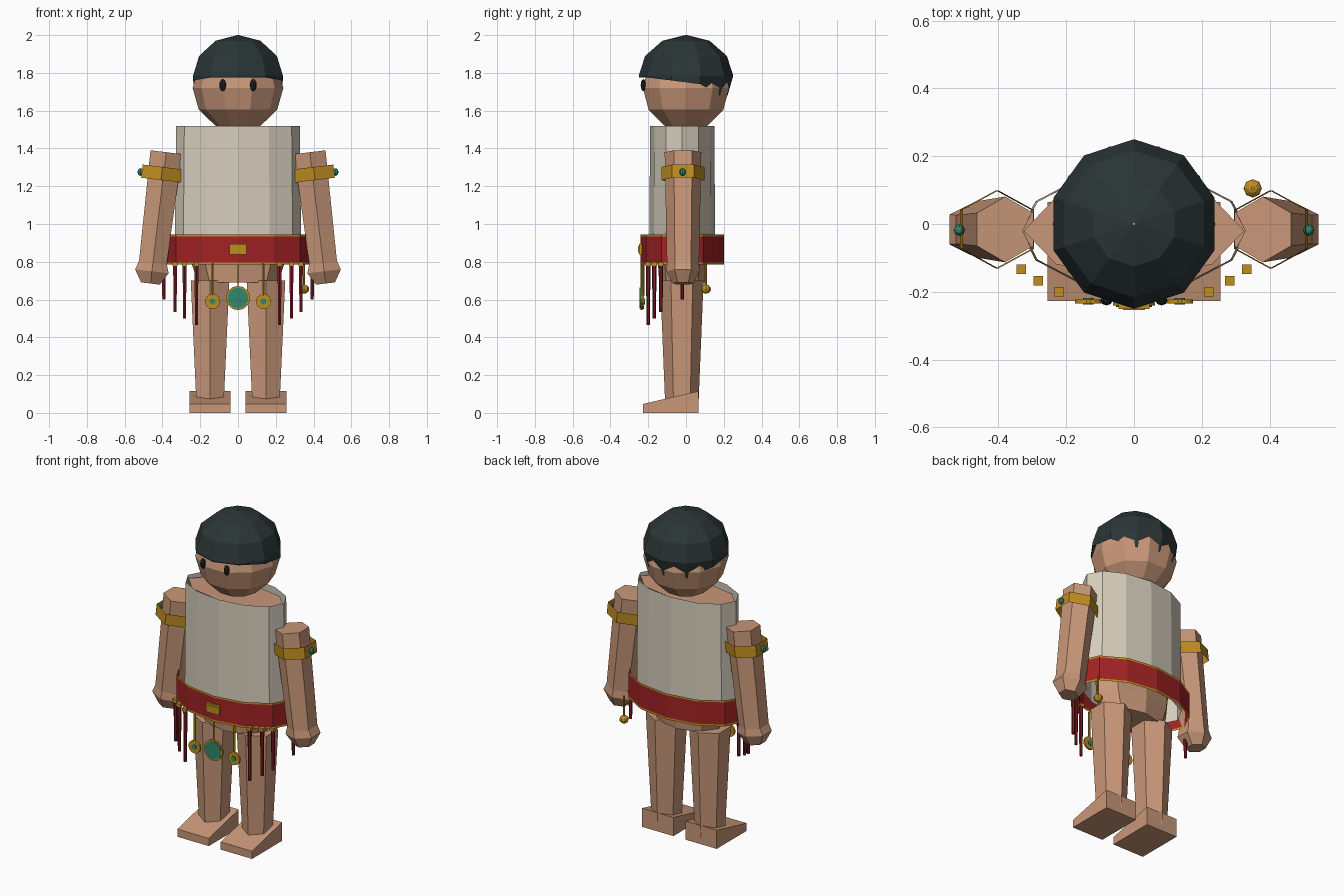
import bpy
import bmesh
from math import sin, cos, pi, radians
from mathutils import Matrix

if "Cube" in bpy.data.objects:
    bpy.data.objects.remove(bpy.data.objects["Cube"])


def material(name, r, g, b):
    m = bpy.data.materials.new(name)
    m.use_nodes = True
    m.diffuse_color = (r, g, b, 1)
    bsdf = next(n for n in m.node_tree.nodes if n.type == 'BSDF_PRINCIPLED')
    bsdf.inputs["Base Color"].default_value = (r, g, b, 1)
    return m


SKIN = material("skin", .58, .31, .19)
CLOTH = material("cream cloth", .68, .62, .51)
RED = material("red cloth", .36, .016, .018)
DARK_RED = material("dark red thread", .2, .012, .016)
GOLD = material("gold", .52, .27, .015)
HAIR = material("dark hair", .024, .036, .037)
TEAL = material("teal stone", .03, .25, .15)
BLACK = material("eye black", .012, .015, .017)


def finish(bm, name, mats, matrix=None):
    bmesh.ops.recalc_face_normals(bm, faces=bm.faces)
    mesh = bpy.data.meshes.new(name)
    bm.to_mesh(mesh)
    bm.free()
    for m in mats:
        mesh.materials.append(m)
    ob = bpy.data.objects.new(name, mesh)
    if matrix:
        ob.matrix_world = matrix
    bpy.context.collection.objects.link(ob)
    return ob


def loft(name, rings, sides, mats, start=90, caps=True, matrix=None, band=None):
    """Stack elliptical rings (z, rx, ry); band(i) picks the material of each step."""
    bm = bmesh.new()
    loops = []
    for z, rx, ry in rings:
        angles = [radians(start) + 2 * pi * k / sides for k in range(sides)]
        loops.append([bm.verts.new((rx * cos(a), ry * sin(a), z)) for a in angles])
    for i in range(len(loops) - 1):
        a, b = loops[i], loops[i + 1]
        for k in range(sides):
            j = (k + 1) % sides
            f = bm.faces.new((a[k], a[j], b[j], b[k]))
            f.material_index = band(i) if band else 0
    if caps:
        bm.faces.new(loops[0])
        bm.faces.new(loops[-1])
    return finish(bm, name, mats, matrix)


def box(name, center, size, mat):
    bm = bmesh.new()
    bmesh.ops.create_cube(bm, size=1, matrix=Matrix.Diagonal((*size, 1)))
    return finish(bm, name, [mat], Matrix.Translation(center))


def ball(name, center, radii, mat, segments=8, rings=6):
    bm = bmesh.new()
    turn = Matrix.Rotation(pi / 2, 4, 'Z')
    bmesh.ops.create_uvsphere(bm, u_segments=segments, v_segments=rings, radius=1,
                              matrix=Matrix.Diagonal((*radii, 1)) @ turn)
    return finish(bm, name, [mat], Matrix.Translation(center))


def rod(name, x, y, low, high, r_low, r_high, mat):
    loft(name, [(low, r_low, r_low), (high, r_high, r_high)], 6, [mat],
         matrix=Matrix.Translation((x, y, 0)))


def disc(name, x, y, z, r, depth, mat):
    place = Matrix.Translation((x, y, z)) @ Matrix.Rotation(pi / 2, 4, 'X')
    loft(name, [(-depth / 2, r, r), (depth / 2, r, r)], 14, [mat], matrix=place)


# Head and eyes
ball("head", (0, 0, 1.72), (.24, .24, .23), SKIN, 10)

# Hair cap, with a rim that drops toward the nape
hair = loft("hair", [(1.68, .22, .22), (1.785, .25, .25), (1.89, .2165, .2165),
                     (1.97, .125, .125), (2.0, .004, .004)], 10, [HAIR], caps=False)
for v in hair.data.vertices[:10]:
    if v.co.y < .1:
        v.co.x *= 1.13
        v.co.y *= 1.13
        v.co.z = 1.76 if v.co.y > -.12 else 1.775
        if v.co.y > 0:
            v.co.z = 1.74

# Trunk, open tunic and belt share one axis
axis = Matrix.Translation((0, -.02, 0))
loft("trunk", [(.69, .21, .12), (.8, .25, .13), (1.5, .325, .14)], 8, [SKIN],
     start=0, matrix=axis)
loft("tunic", [(.82, .335, .175), (1.52, .328, .17)], 12, [CLOTH],
     start=0, caps=False, matrix=axis)
loft("belt", [(.785, .38, .22), (.797, .38, .22), (.934, .38, .22), (.945, .38, .22)],
     12, [RED, GOLD], start=0, caps=False, matrix=axis,
     band=lambda i: 0 if i == 1 else 1)
box("belt_buckle", (0, -.242, .867), (.09, .016, .056), GOLD)
box("buckle_plate", (0, -.25, .867), (.064, .006, .034), GOLD)

# Central pendant
rod("pendant_cord", 0, -.236, .66, .79, .004, .004, GOLD)
disc("pendant_rim", 0, -.236, .608, .064, .01, GOLD)
disc("pendant_stone", 0, -.236, .608, .055, .018, TEAL)

for s, side in ((1, "left"), (-1, "right")):
    ball(side + "_eye", (s * .081, -.226, 1.735), (.018, .014, .032), BLACK)

    # Arm with hand, tilted outward; local z runs down from the shoulder
    tilt = Matrix.Translation((s * .38, -.016, 1.38)) @ Matrix.Rotation(-s * .12, 4, 'Y')
    loft(side + "_arm", [(-.6, .085, .085), (0, .097, .097)], 6, [SKIN], matrix=tilt)
    loft(side + "_hand", [(-.7, .058, .055), (-.635, .103, .088), (-.59, .086, .085)],
         6, [SKIN], matrix=tilt)
    loft(side + "_armlet", [(-.15, .122, .115), (-.08, .122, .115)], 6, [GOLD],
         caps=False, matrix=tilt @ Matrix.Translation((s * .01, 0, 0)))
    ball(side + "_armlet_gem", (s * .515, -.018, 1.275), (.017, .017, .02), TEAL)

    # Leg and wedge foot
    loft(side + "_leg", [(.04, .083, .088), (.7, .118, .115)], 6, [SKIN],
         matrix=Matrix.Translation((s * .148, -.022, 0)))
    foot = box(side + "_foot", (s * .148, -.081, .0575), (.215, .292, .115), SKIN)
    for v in foot.data.vertices:
        if v.co.y < 0 and v.co.z > 0:
            v.co.z = -.01

    # Side pendant
    rod(side + "_pendant_cord", s * .135, -.228, .62, .79, .007, .007, GOLD)
    disc(side + "_pendant_disc", s * .135, -.228, .59, .04, .012, GOLD)
    disc(side + "_pendant_stone", s * .135, -.228, .59, .016, .02, TEAL)

    # Belt tassels with gold caps
    for i, (x, y, low) in enumerate(((.22, -.2, .465), (.283, -.168, .5),
                                     (.333, -.133, .535), (.393, -.02, .6))):
        rod(f"{side}_tassel_{i + 1}", s * x, y, low, .785, .009, .012, DARK_RED)
        box(f"{side}_tassel_cap_{i + 1}", (s * x, y, .788), (.028, .028, .02), GOLD)

# Hanging bell on one hip
rod("bell_cord", .35, .105, .67, .8, .006, .006, GOLD)
ball("bell", (.35, .105, .655), (.027, .027, .024), GOLD)
